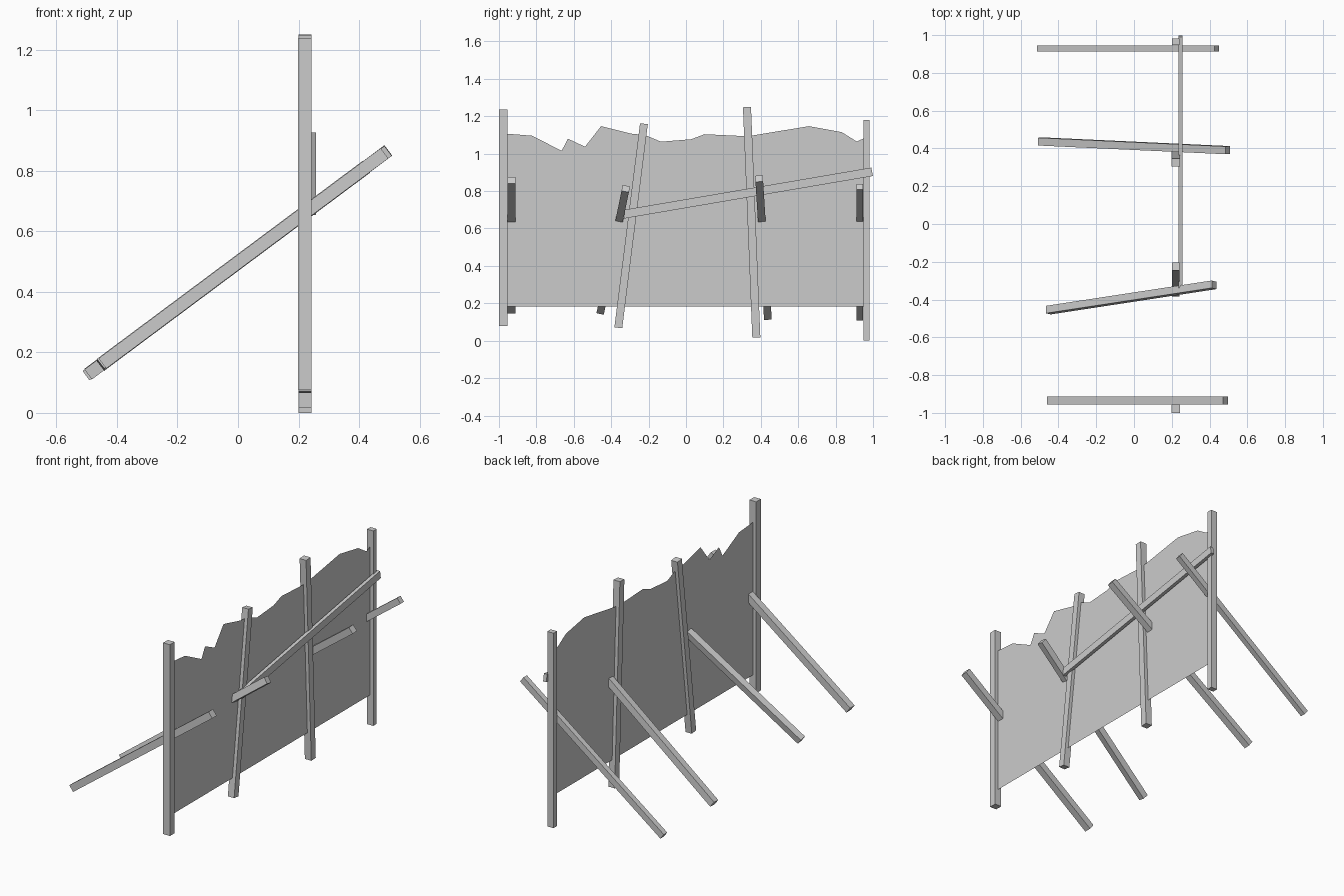
import bpy, bmesh
from mathutils import Vector

if "Cube" in bpy.data.objects:
    bpy.data.objects.remove(bpy.data.objects["Cube"])

def add_object(name, bm):
    mesh = bpy.data.meshes.new(name)
    bm.to_mesh(mesh)
    bm.free()
    obj = bpy.data.objects.new(name, mesh)
    bpy.context.collection.objects.link(obj)
    return obj

def beam(name, start, end, width, thickness):
    """Square-cut timber between two end centres; the width axis stays in the YZ plane."""
    a, b = Vector(start), Vector(end)
    d = (b - a).normalized()
    w = Vector((0, d.z, -d.y)).normalized()
    t = d.cross(w)
    bm = bmesh.new()
    ends = [[bm.verts.new(p + w * (i * width / 2) + t * (j * thickness / 2))
             for i, j in ((-1, -1), (1, -1), (1, 1), (-1, 1))] for p in (a, b)]
    bm.faces.new(ends[0])
    bm.faces.new(ends[1])
    for k in range(4):
        n = (k + 1) % 4
        bm.faces.new((ends[0][k], ends[0][n], ends[1][n], ends[1][k]))
    bmesh.ops.recalc_face_normals(bm, faces=bm.faces)
    return add_object(name, bm)

WALL_X = 0.221

# Upright posts: bottom (y, z), top (y, z), width, depth
posts = [
    ((-0.977, 0.078), (-0.977, 1.236), 0.045, 0.045),
    ((-0.362, 0.069), (-0.225, 1.160), 0.042, 0.042),
    ((0.376, 0.017), (0.326, 1.249), 0.043, 0.043),
    ((0.965, 0.000), (0.965, 1.180), 0.033, 0.042),
]
for i, (lo, hi, w, d) in enumerate(posts, 1):
    beam(f"post_{i}", (WALL_X, *lo), (WALL_X, *hi), w, d)

# Slanted braces: lower (x, y), upper (x, y), width, thickness
def brace_z(x):
    return 0.497 + 0.745 * x

braces = [
    ((-0.448, -0.934), (0.484, -0.934), 0.043, 0.042),
    ((-0.454, -0.456), (0.424, -0.322), 0.040, 0.040),
    ((-0.495, 0.437), (0.496, 0.391), 0.041, 0.041),
    ((-0.502, 0.929), (0.438, 0.929), 0.033, 0.038),
]
for i, (lo, hi, w, t) in enumerate(braces, 1):
    beam(f"brace_{i}", (*lo, brace_z(lo[0])), (*hi, brace_z(hi[0])), w, t)

# Crooked rail nailed across the outer face
beam("rail", (0.247, -0.334, 0.676), (0.247, 0.995, 0.903), 0.046, 0.021)

# Thin sheet wall with a ragged top edge (y, z)
outline = [
    (-0.975, 0.182), (0.965, 0.182), (0.965, 1.09), (0.946, 1.08), (0.913, 1.065),
    (0.833, 1.115), (0.657, 1.147), (0.454, 1.03), (0.33, 1.093), (0.273, 1.077),
    (0.099, 1.104), (0.08, 1.0), (0.027, 1.077), (-0.01, 1.04), (-0.134, 1.064),
    (-0.22, 1.10), (-0.294, 1.107), (-0.454, 1.147), (-0.54, 1.037), (-0.631, 1.08),
    (-0.673, 1.0), (-0.732, 1.008), (-0.823, 1.096), (-0.975, 1.108),
]
bm = bmesh.new()
bm.faces.new([bm.verts.new((WALL_X, y, z)) for y, z in outline])
bmesh.ops.triangulate(bm, faces=bm.faces)
add_object("wall_sheet", bm)
